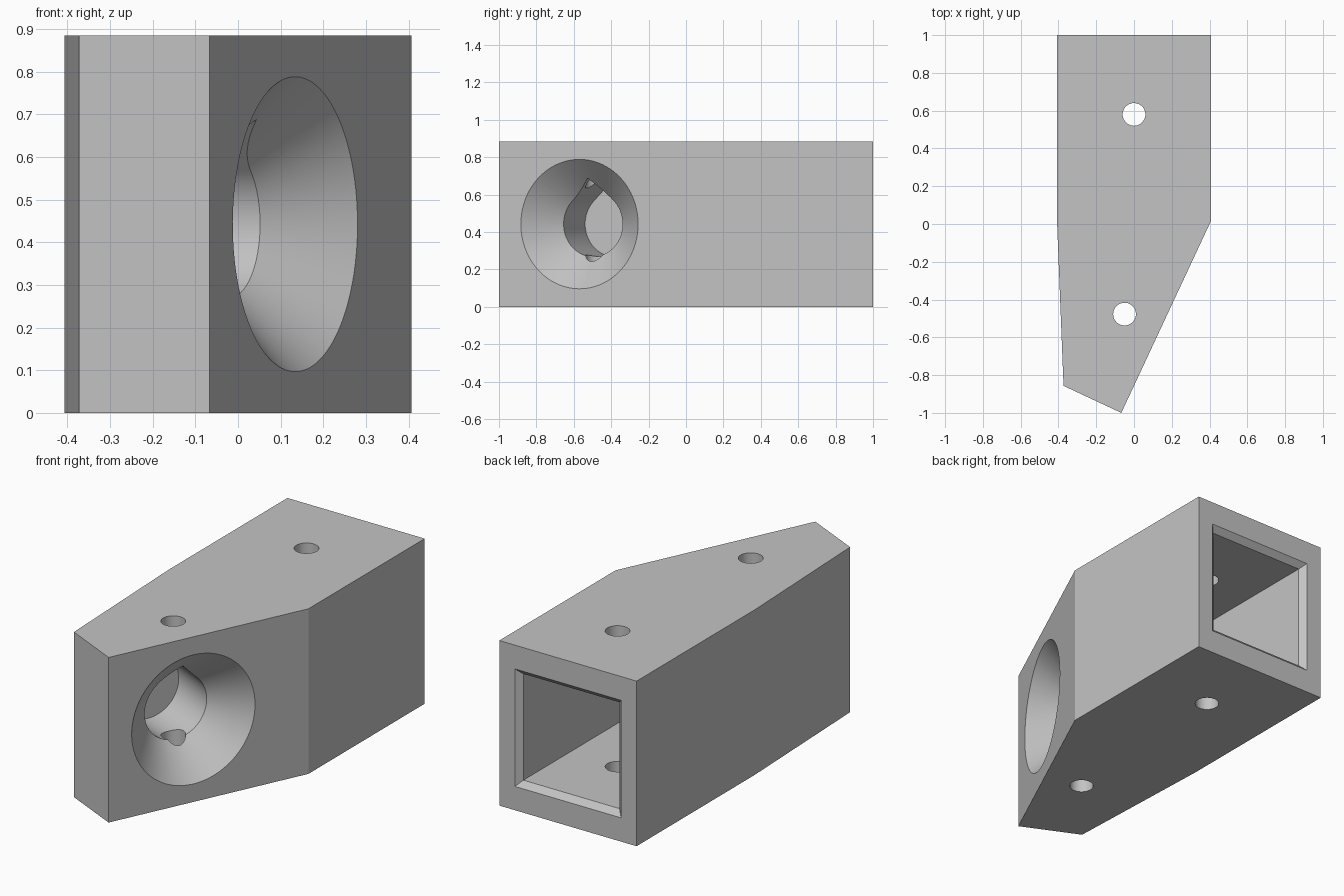
import bpy, bmesh, math
from mathutils import Matrix, Vector

if "Cube" in bpy.data.objects:
    bpy.data.objects.remove(bpy.data.objects["Cube"])

HEIGHT = 0.885
MID = HEIGHT / 2
SEGMENTS = 96


def loft(name, rings, matrix=None):
    """Closed solid through equal-length rings of 3D points."""
    bm = bmesh.new()
    loops = [[bm.verts.new(p) for p in ring] for ring in rings]
    n = len(loops[0])
    for a, b in zip(loops, loops[1:]):
        for i in range(n):
            j = (i + 1) % n
            bm.faces.new((a[i], a[j], b[j], b[i]))
    bm.faces.new(loops[0][::-1])
    bm.faces.new(loops[-1])
    if matrix:
        bm.transform(matrix)
    bmesh.ops.recalc_face_normals(bm, faces=bm.faces)
    mesh = bpy.data.meshes.new(name)
    bm.to_mesh(mesh)
    bm.free()
    obj = bpy.data.objects.new(name, mesh)
    bpy.context.collection.objects.link(obj)
    return obj


def circle(radius, z):
    return [(radius * math.cos(t), radius * math.sin(t), z)
            for t in (math.tau * (i + 0.3) / SEGMENTS for i in range(SEGMENTS))]


def teardrop(radius, z):
    """Circle with a 45 degree peak on its local +y side."""
    arc = [math.radians(135 + 270 * i / 72) for i in range(73)]
    ring = [(radius * math.cos(t), radius * math.sin(t), z) for t in arc]
    return ring + [(0, radius * math.sqrt(2), z)]


def square(half, y):
    return [(sx * half, y, MID + sz * half)
            for sx, sz in ((-1, -1), (1, -1), (1, 1), (-1, 1))]


# Bracket body: angled outline extruded upward
outline = [(-0.407, 1), (0.407, 1), (0.407, 0.015), (-0.067, -1),
           (-0.373, -0.857), (-0.407, 0)]
body = loft("bracket_body", [[(x, y, z) for x, y in outline] for z in (0, HEIGHT)])

# Frame of the angled bore: local z runs into the slanted face
slope = Vector((0.474, 1.015, 0)).normalized()
inward = Vector((-slope.y, slope.x, 0))
frame = Matrix((-slope, (0, 0, 1), inward)).transposed().to_4x4()
frame.translation = (0.135, -0.57, MID)

# Square socket with a chamfered mouth, vertical screw holes
cutters = [loft("socket_cutter", [square(0.345, 1.03), square(0.285, 0.97), square(0.285, 0.1)])]
for x, y in ((0, 0.58), (-0.05, -0.477)):
    cutters.append(loft("screw_hole_cutter", [circle(0.06, -0.1), circle(0.06, HEIGHT + 0.1)],
                        Matrix.Translation((x, y, 0))))
# Angled teardrop bore, opened by a 45 degree countersink
cutters += [
    loft("bore_cutter", [teardrop(0.174, -0.04), teardrop(0.174, 0.445)], frame),
    loft("countersink_cutter", [circle(0.407, -0.06), circle(0.087, 0.26)], frame),
]

bpy.ops.object.select_all(action='DESELECT')
bpy.context.view_layer.objects.active = body
body.select_set(True)
for cutter in cutters:
    cutter.hide_render = True
    mod = body.modifiers.new("cut", 'BOOLEAN')
    mod.operation = 'DIFFERENCE'
    mod.solver = 'EXACT'
    mod.object = cutter
    bpy.ops.object.modifier_apply(modifier=mod.name)
for cutter in cutters:
    bpy.data.objects.remove(cutter)

# Single plain grey finish
grey = bpy.data.materials.new("plain_grey")
grey.use_nodes = True
colour = (0.55, 0.55, 0.55, 1)
grey.diffuse_color = colour
grey.node_tree.nodes["Principled BSDF"].inputs["Base Color"].default_value = colour
body.data.materials.clear()
body.data.materials.append(grey)

bpy.ops.object.shade_smooth_by_angle(angle=math.radians(10))
